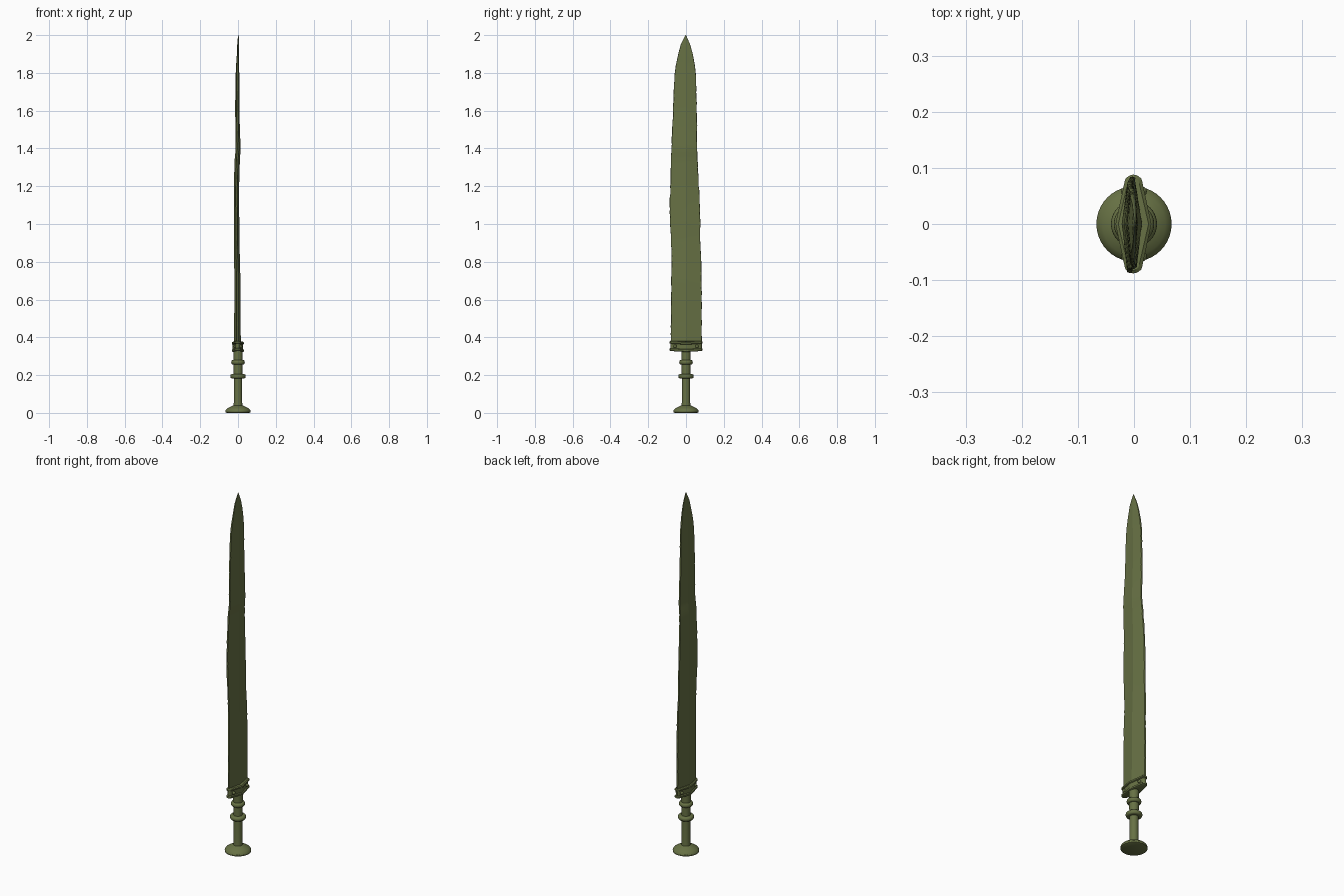
import bpy, bmesh, math, random
from mathutils import Vector

if "Cube" in bpy.data.objects:
    bpy.data.objects.remove(bpy.data.objects["Cube"])

random.seed(4)
bronze = bpy.data.materials.new("aged green bronze")
bronze.diffuse_color = (0.135, 0.165, 0.058, 1)
bronze.use_nodes = True
bronze.node_tree.nodes["Principled BSDF"].inputs["Base Color"].default_value = bronze.diffuse_color


def finish(name, bm, angle=30):
    bmesh.ops.recalc_face_normals(bm, faces=bm.faces)
    me = bpy.data.meshes.new(name)
    bm.to_mesh(me)
    bm.free()
    ob = bpy.data.objects.new(name, me)
    bpy.context.collection.objects.link(ob)
    me.materials.append(bronze)
    bpy.ops.object.select_all(action='DESELECT')
    ob.select_set(True)
    bpy.context.view_layer.objects.active = ob
    bpy.ops.object.shade_smooth_by_angle(angle=math.radians(angle))
    return ob


def loft(name, rings, angle=30):
    """Skin a list of equal-length point rings and cap both ends."""
    bm = bmesh.new()
    loops = [[bm.verts.new(p) for p in r] for r in rings]
    n = len(loops[0])
    for a, b in zip(loops, loops[1:]):
        for i in range(n):
            j = (i + 1) % n
            bm.faces.new((a[i], a[j], b[j], b[i]))
    bm.faces.new(loops[0][::-1])
    bm.faces.new(loops[-1])
    return finish(name, bm, angle)


def lathe(name, profile, n=40):
    return loft(name, [[(r * math.cos(2 * math.pi * i / n),
                         r * math.sin(2 * math.pi * i / n), z)
                        for i in range(n)] for r, z in profile])


# Blade stations: z, left edge y, right edge y, x bend, half thickness
stations = [
    (0.34, -0.081, 0.084, -0.003, 0.018), (0.50, -0.080, 0.084, -0.003, 0.017),
    (0.70, -0.079, 0.083, -0.003, 0.016), (0.85, -0.077, 0.080, -0.006, 0.015),
    (0.92, -0.080, 0.075, -0.007, 0.014), (1.00, -0.085, 0.077, -0.007, 0.014),
    (1.10, -0.087, 0.074, -0.008, 0.014), (1.20, -0.083, 0.068, -0.008, 0.014),
    (1.34, -0.080, 0.062, -0.004, 0.014), (1.40, -0.078, 0.060, 0.001, 0.013),
    (1.50, -0.073, 0.059, -0.002, 0.012), (1.62, -0.068, 0.057, -0.004, 0.011),
    (1.78, -0.062, 0.054, -0.003, 0.010), (1.84, -0.054, 0.047, -0.002, 0.008),
    (1.90, -0.041, 0.036, 0.000, 0.006), (1.95, -0.028, 0.022, 0.001, 0.005),
    (1.985, -0.011, 0.007, 0.002, 0.003), (2.0, -0.003, 0.000, 0.002, 0.001)]


def blade_ring(z, l, r, c, t):
    mid = (l + r) / 2 if z > 1.8 else 0.0
    rib = min(0.014, (r - l) * 0.12)
    e = min(0.004, t * 0.5)
    right = [(c + e, r - e * 0.3), (c + t * 0.85, mid + rib)]
    left = [(c + t * 0.85, mid - rib), (c + e, l + e * 0.3)]
    pts = right + [(c + t, mid)] + left + [(c, l)]
    pts += [(2 * c - x, y) for x, y in reversed(left)] + [(c - t, mid)]
    pts += [(2 * c - x, y) for x, y in reversed(right)] + [(c, r)]
    return [(x, y, z) for x, y in pts]


# Blade with worn, nicked edges
rings = []
for a, b in zip(stations, stations[1:]):
    steps = max(1, round((b[0] - a[0]) / 0.02))
    for k in range(steps):
        s = [u + (v - u) * k / steps for u, v in zip(a, b)]
        if 0.4 < s[0] < 1.78:
            s[1] += random.uniform(-0.001, 0.002)
            s[2] += random.uniform(-0.002, 0.001)
        rings.append(blade_ring(*s))
rings.append(blade_ring(*stations[-1]))
loft("blade", rings, 8)


# Guard: lens-shaped collar with raised upper and lower rims
def guard_ring(z, d):
    pts = []
    for i in range(48):
        a = 2 * math.pi * i / 48
        cy = math.sin(a)
        y = (0.087 + d) * cy
        w = 0.012 + 0.019 * (1 - abs(cy)) + d
        x = math.copysign(w * min(1, abs(math.cos(a)) * 2.5), math.cos(a))
        bow = 0.005 * (abs(cy) - 0.5)
        pts.append((x - 0.001, y, z + bow))
    return pts


loft("guard", [guard_ring(z, d) for z, d in [
    (0.325, -0.004), (0.328, 0.001), (0.337, 0.001), (0.340, -0.004),
    (0.364, -0.004), (0.367, 0.001), (0.375, 0.001), (0.379, -0.004)]])

# Guard rivets on both faces
bm = bmesh.new()
for sx in (-1, 1):
    for y in (-0.058, 0.058):
        v = bmesh.ops.create_uvsphere(bm, u_segments=12, v_segments=8, radius=0.009)['verts']
        bmesh.ops.translate(bm, verts=v, vec=Vector((sx * 0.014, y, 0.352)))
finish("guard_rivets", bm)

# Grip
lathe("grip", [(0.024, 0.03), (0.022, 0.06), (0.022, 0.18), (0.024, 0.25), (0.025, 0.335)])


# Grip rings
def grip_ring(name, z, r, h):
    prof = [(0.02, z - h)]
    for i in range(9):
        a = math.pi * (i / 8 - 0.5)
        prof.append((r - h * 0.8 + h * 0.8 * math.cos(a), z + h * math.sin(a)))
    lathe(name, prof + [(0.02, z + h)])


grip_ring("lower_grip_ring", 0.194, 0.041, 0.012)
grip_ring("upper_grip_ring", 0.268, 0.036, 0.012)

# Domed disc pommel
lathe("pommel", [(0.060, 0.0), (0.066, 0.003), (0.067, 0.010), (0.064, 0.017),
                 (0.056, 0.024), (0.044, 0.031), (0.030, 0.037), (0.022, 0.041)])
